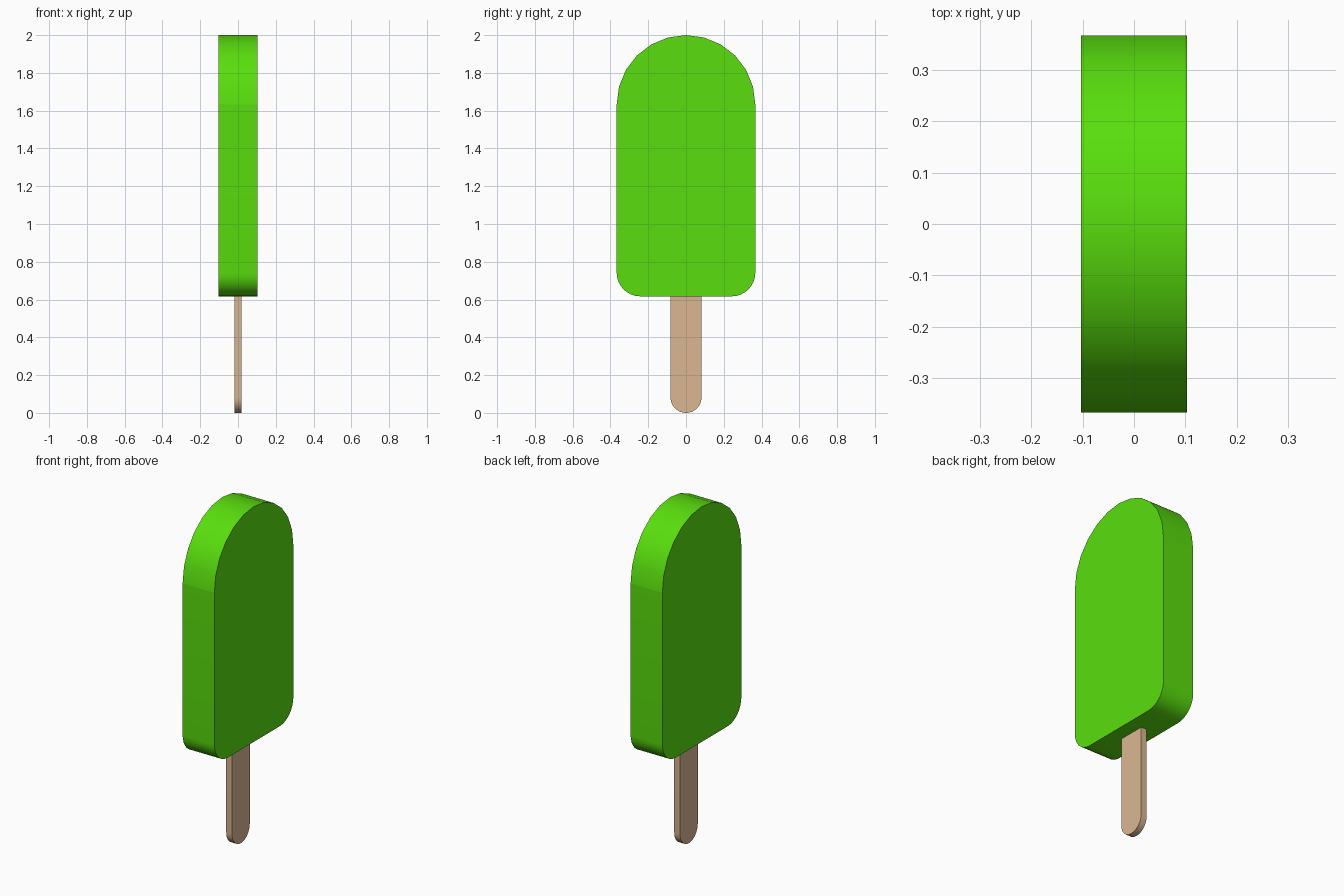
import bpy, bmesh
from math import sin, cos, radians

if "Cube" in bpy.data.objects:
    bpy.data.objects.remove(bpy.data.objects["Cube"])


def arc(cy, cz, r, start, end, n):
    """Points of an arc in the YZ plane, angles in degrees."""
    angles = [radians(start + (end - start) * i / n) for i in range(n + 1)]
    return [(cy + r * cos(a), cz + r * sin(a)) for a in angles]


def slab(name, outline, half_thickness, color, sharp_z=None):
    """Extrude a YZ outline symmetrically along X."""
    bm = bmesh.new()
    face = bm.faces.new([bm.verts.new((-half_thickness, y, z)) for y, z in outline])
    res = bmesh.ops.extrude_face_region(bm, geom=[face], use_keep_orig=True)
    verts = [v for v in res["geom"] if isinstance(v, bmesh.types.BMVert)]
    bmesh.ops.translate(bm, verts=verts, vec=(2 * half_thickness, 0, 0))
    bmesh.ops.recalc_face_normals(bm, faces=bm.faces)
    mesh = bpy.data.meshes.new(name)
    bm.to_mesh(mesh)
    bm.free()
    obj = bpy.data.objects.new(name, mesh)
    bpy.context.collection.objects.link(obj)
    mat = bpy.data.materials.new(name + "_color")
    mat.diffuse_color = (*color, 1)
    mat.use_nodes = True
    mat.node_tree.nodes["Principled BSDF"].inputs["Base Color"].default_value = mat.diffuse_color
    mesh.materials.append(mat)
    bpy.ops.object.select_all(action="DESELECT")
    obj.select_set(True)
    bpy.context.view_layer.objects.active = obj
    bpy.ops.object.shade_smooth_by_angle(angle=radians(30))
    # Crisp shading break where the dome meets the straight sides
    if sharp_z is not None:
        for e in mesh.edges:
            if all(abs(mesh.vertices[i].co.z - sharp_z) < 1e-4 for i in e.vertices):
                e.use_edge_sharp = True
    return obj


# Frozen bar: faceted dome on top, small rounded corners below
W, BOTTOM, R = 0.367, 0.617, 0.125
SHOULDER = 2.0 - W
bar = (arc(0, SHOULDER, W, 0, 180, 12)
       + arc(-W + R, BOTTOM + R, R, 180, 270, 8)
       + arc(W - R, BOTTOM + R, R, 270, 360, 8))
slab("ice_bar", bar, 0.103, (0.10, 0.73, 0.004), SHOULDER)

# Wooden stick: round lower end, top hidden inside the bar
S = 0.082
stick = [(S, 0.75), (-S, 0.75)] + arc(0, S, S, 180, 360, 16)
slab("stick", stick, 0.019, (0.70, 0.474, 0.284))
